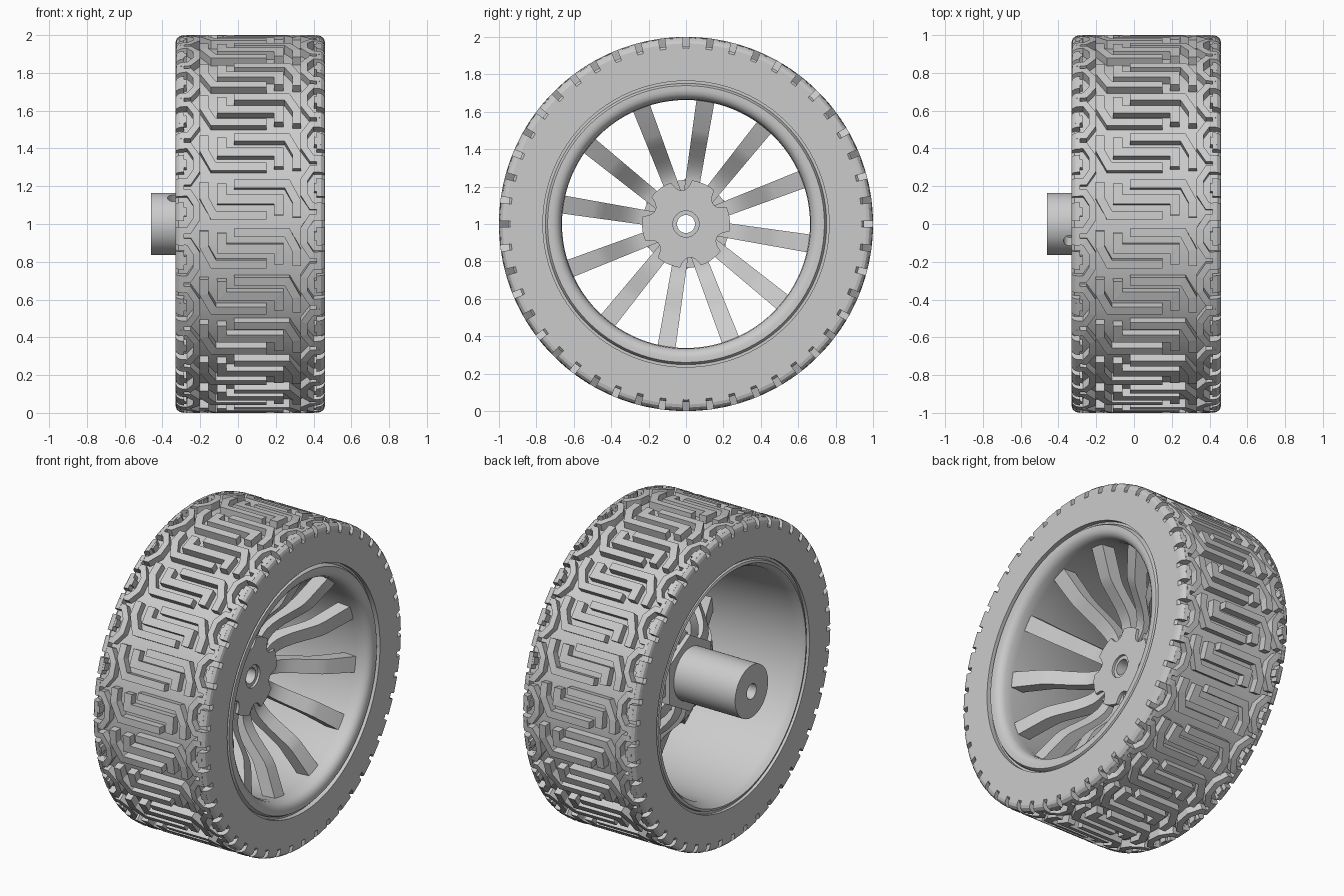
import bpy, bmesh, math
from mathutils import Vector

cube = bpy.data.objects.get("Cube")
if cube:
    bpy.data.objects.remove(cube, do_unlink=True)

grey = bpy.data.materials.new("light_grey")
grey.use_nodes = True
COLOUR = (0.6, 0.6, 0.6, 1)
grey.diffuse_color = COLOUR
grey.node_tree.nodes["Principled BSDF"].inputs["Base Color"].default_value = COLOUR


def at(x, r, a):
    """Point on the wheel: x along the axle, r from the axle, a around it."""
    return Vector((x, r * math.cos(a), 1 + r * math.sin(a)))


def finish(name, bm, smooth=True):
    bmesh.ops.recalc_face_normals(bm, faces=bm.faces)
    mesh = bpy.data.meshes.new(name)
    bm.to_mesh(mesh)
    bm.free()
    mesh.materials.append(grey)
    ob = bpy.data.objects.new(name, mesh)
    bpy.context.collection.objects.link(ob)
    if smooth:
        bpy.ops.object.select_all(action='DESELECT')
        ob.select_set(True)
        bpy.context.view_layer.objects.active = ob
        bpy.ops.object.shade_smooth_by_angle(angle=math.radians(30))
    return ob


def skin(bm, loops, closed):
    """Join equal loops of points with quads; cap the ends if not closed."""
    rows = [[bm.verts.new(p) for p in loop] for loop in loops]
    n = len(rows[0])
    pairs = list(zip(rows, rows[1:])) + ([(rows[-1], rows[0])] if closed else [])
    for a, b in pairs:
        for i in range(n):
            j = (i + 1) % n
            bm.faces.new((a[i], a[j], b[j], b[i]))
    if not closed:
        bm.faces.new(rows[0])
        bm.faces.new(rows[-1])


def lathe(name, profile, n=96):
    bm = bmesh.new()
    skin(bm, [[at(x, r, math.tau * i / n) for x, r in profile] for i in range(n)], True)
    return finish(name, bm)


def ring(name, outer, inner, x0, x1, n=72):
    """Prism with a round bore and an outline given as a function of angle."""
    bm = bmesh.new()
    loops = []
    for i in range(n):
        a = math.tau * i / n
        loops.append([at(x0, inner, a), at(x0, outer(a), a), at(x1, outer(a), a), at(x1, inner, a)])
    skin(bm, loops, True)
    return finish(name, bm)


# Tyre carcass and rim
lathe("tyre_body", [(-.33, .765), (-.33, .94), (-.315, .953), (.445, .953), (.46, .94), (.46, .765)])
lathe("rim", [(-.31, .78), (-.31, .75), (-.325, .745), (-.33, .73), (-.31, .715), (-.28, .70),
              (.20, .675), (.36, .663), (.41, .667), (.435, .677), (.45, .695), (.455, .715),
              (.455, .74), (.44, .75), (.43, .752), (.43, .78)])

# Tread: raised strokes (width, path) in unrolled space, repeated around the tyre
PITCHES = 24
P = math.tau / PITCHES
Q = P / 4
MID = 0.065
half_pattern = [
    (.045, [(-.18, .225), (-.18, .14), (-.13, .047), (.15, .047)]),
    (.036, [(-.305, -.035), (-.26, -.035), (-.22, .025), (-.22, .105), (-.26, .167), (-.305, .167)]),
    (.045, [(-.31, Q), (-.272, Q)]),
    (.097, [(-.33, Q), (-.325, Q), (-.31, Q), (-.285, Q)]),
    (.097, [(-.33, -Q), (-.325, -Q), (-.31, -Q), (-.285, -Q)]),
]
pattern = [(.05, [(-.085, .215), (-.085, 2 * Q), (.215, 2 * Q), (.215, .047)])]
for width, path in half_pattern:
    pattern.append((width, path))
    pattern.append((width, [(2 * MID - x, P - v) for x, v in path]))


def crown(x):
    """Tread radius, rounded off at the shoulders."""
    t = max(0, 1 - (.395 - abs(x - MID)) / .045)
    return 1 - .035 * (1 - math.sqrt(max(0, 1 - t * t)))


def stroke(bm, path, width, turn):
    pts = [Vector(p) for p in path]
    dirs = [(b - a).normalized() for a, b in zip(pts, pts[1:])]
    normals = [Vector((-d.y, d.x)) for d in dirs]
    loops = []
    for i, p in enumerate(pts):
        n1, n2 = normals[max(i - 1, 0)], normals[min(i, len(normals) - 1)]
        off = (n1 + n2) / (1 + n1.dot(n2)) * width / 2
        l, r = p + off, p - off
        loops.append([at(l.x, .935, -l.y - turn), at(l.x, crown(l.x), -l.y - turn),
                      at(r.x, crown(r.x), -r.y - turn), at(r.x, .935, -r.y - turn)])
    skin(bm, loops, False)


bm = bmesh.new()
for k in range(PITCHES):
    for width, path in pattern:
        stroke(bm, path, width, k * P)
finish("tread_blocks", bm, smooth=False)

# Spokes: bars rising from the recessed hub, with an elbow before the rim
spoke_front = [(.16, .085), (.24, .088), (.28, .10), (.32, .125), (.36, .158),
               (.44, .24), (.47, .268), (.50, .288), (.675, .37)]
bm = bmesh.new()
for k in range(12):
    a = math.radians(21 + 30 * k)
    radial = Vector((0, math.cos(a), math.sin(a)))
    side = Vector((0, -math.sin(a), math.cos(a)))
    loops = []
    for r, x in spoke_front:
        w = .035 + .02 * r
        c = Vector((x, 0, 1)) + radial * r
        loops.append([c + Vector((dx, 0, 0)) + side * w * sgn
                      for dx, sgn in ((0, -1), (0, 1), (-.09, 1), (-.09, -1))])
    skin(bm, loops, False)
finish("spokes", bm)


# Hub plate with a scallop in every second gap between spokes
def scalloped(a):
    d = (math.degrees(a) - 36 + 30) % 60 - 30
    t = abs(d) / 13
    return .235 - (.055 * math.sqrt(1 - t * t) if t < 1 else 0)


def hexagon(a):
    sector = math.pi / 3
    return .21 / math.cos((a + sector / 2) % sector - sector / 2)


ring("hub_front_plate", scalloped, .07, .07, .105, n=180)
ring("hub_back_plate", lambda a: .235, .07, .02, .07)
ring("hex_flange", hexagon, .07, -.03, .02)
barrel = ring("axle_barrel", lambda a: .165, .048, -.46, .09)

# Set screw hole drilled into the barrel
aim = Vector((0, -.09, .14)).normalized()
bpy.ops.mesh.primitive_cylinder_add(vertices=24, radius=.033, depth=.14,
                                    location=Vector((-.34, 0, 1)) + aim * .15,
                                    rotation=aim.to_track_quat('Z', 'Y').to_euler())
cutter = bpy.context.object
cutter.name = "screw_hole_cutter"
cutter.hide_render = True
cutter.data.materials.append(grey)
mod = barrel.modifiers.new("screw_hole", 'BOOLEAN')
mod.operation = 'DIFFERENCE'
mod.object = cutter
bpy.context.view_layer.objects.active = barrel
bpy.ops.object.modifier_move_to_index(modifier=mod.name, index=0)
bpy.ops.object.modifier_apply(modifier=mod.name)
bpy.data.objects.remove(cutter, do_unlink=True)
